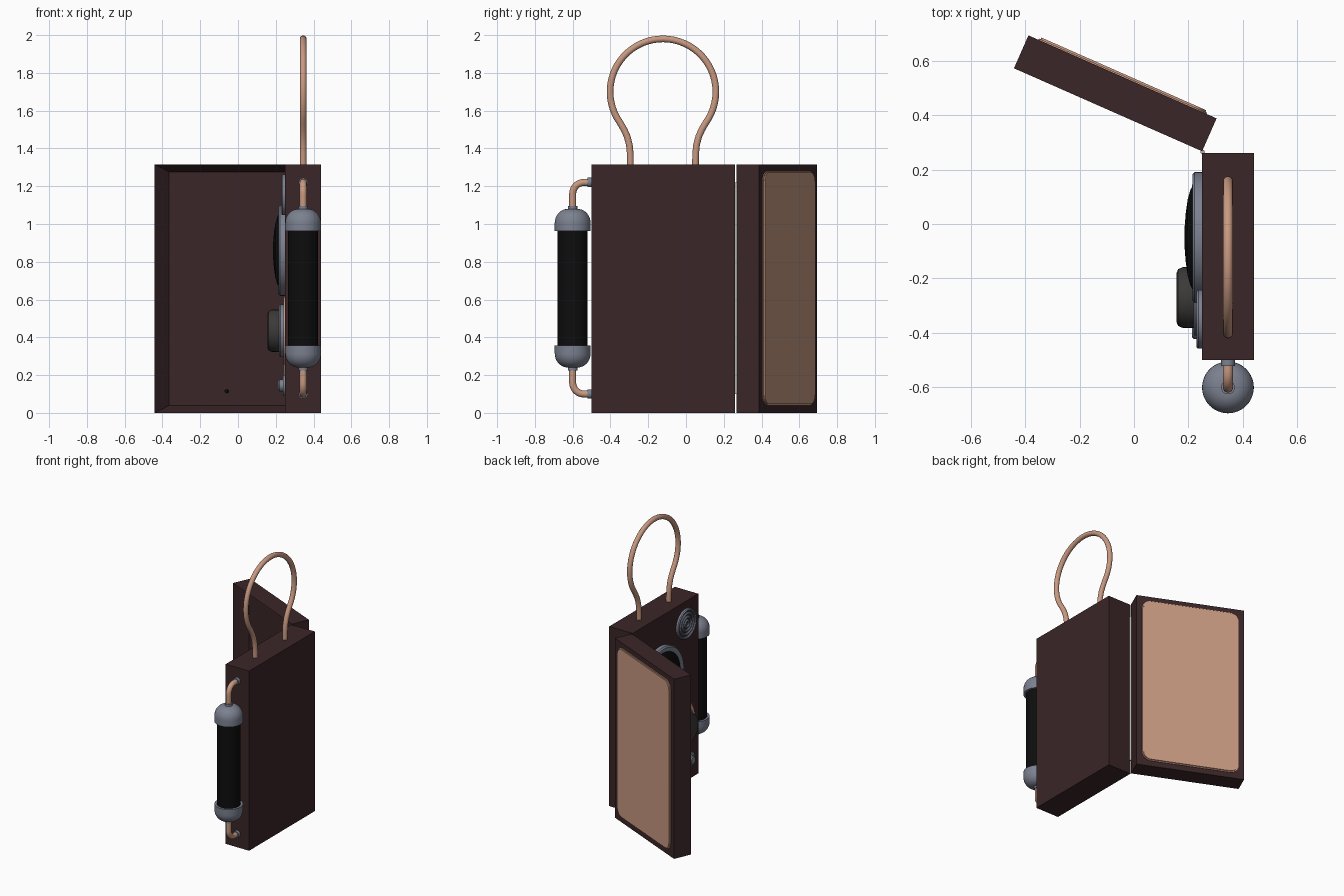
import bpy, bmesh, math
from mathutils import Matrix, Vector

if "Cube" in bpy.data.objects:
    bpy.data.objects.remove(bpy.data.objects["Cube"])


def mat(name, c):
    m = bpy.data.materials.new(name)
    m.diffuse_color = (*c, 1)
    m.use_nodes = True
    m.node_tree.nodes["Principled BSDF"].inputs["Base Color"].default_value = m.diffuse_color
    return m


BROWN = mat("dark_brown", (0.043, 0.019, 0.021))
COPPER = mat("copper", (0.58, 0.32, 0.22))
STEEL = mat("blue_grey_steel", (0.20, 0.22, 0.28))
BLACK = mat("black", (0.004, 0.004, 0.004))
CHARCOAL = mat("charcoal", (0.045, 0.042, 0.04))
PALE = mat("pale_hinge_metal", (0.45, 0.45, 0.40))

FACE_X = 0.25                                   # inner face of the case
TO_LEFT = Matrix.Rotation(-math.pi / 2, 4, 'Y')  # local z -> -x


def finish(bm, name, m, mw=Matrix(), smooth=True):
    bmesh.ops.recalc_face_normals(bm, faces=bm.faces)
    me = bpy.data.meshes.new(name)
    bm.to_mesh(me)
    bm.free()
    me.materials.append(m)
    ob = bpy.data.objects.new(name, me)
    bpy.context.collection.objects.link(ob)
    ob.matrix_world = mw
    if smooth:
        bpy.ops.object.select_all(action='DESELECT')
        ob.select_set(True)
        bpy.context.view_layer.objects.active = ob
        bpy.ops.object.shade_smooth_by_angle(angle=math.radians(35))
    return ob


def box_bm(lo, hi):
    bm = bmesh.new()
    lo, hi = Vector(lo), Vector(hi)
    bmesh.ops.create_cube(bm, size=1, matrix=Matrix.Translation((lo + hi) / 2)
                          @ Matrix.Diagonal((*(hi - lo), 1)))
    return bm


def lathe(name, m, profile, mw, n=48):
    """Spin (radius, height) points around local z."""
    bm = bmesh.new()
    vs = [bm.verts.new((r, 0, h)) for r, h in profile]
    es = [bm.edges.new(p) for p in zip(vs, vs[1:])]
    bmesh.ops.spin(bm, geom=vs + es, cent=(0, 0, 0), axis=(0, 0, 1),
                   angle=2 * math.pi, steps=n)
    bmesh.ops.remove_doubles(bm, verts=bm.verts, dist=1e-5)
    return finish(bm, name, m, mw)


def on_face(y, z):
    return Matrix.Translation((FACE_X, y, z)) @ TO_LEFT


def tube(name, m, pts, r, n=14):
    """Sweep a circle along points lying in a plane of constant x."""
    bm = bmesh.new()
    pts = [Vector(p) for p in pts]
    rings = []
    for i, p in enumerate(pts):
        t = (pts[min(i + 1, len(pts) - 1)] - pts[max(i - 1, 0)]).normalized()
        side = Vector((1, 0, 0))
        up = t.cross(side)
        rings.append([bm.verts.new(p + r * (math.cos(a) * side + math.sin(a) * up))
                      for a in (2 * math.pi * k / n for k in range(n))])
    for a, b in zip(rings, rings[1:]):
        for k in range(n):
            bm.faces.new((a[k], a[(k + 1) % n], b[(k + 1) % n], b[k]))
    bm.faces.new(rings[0])
    bm.faces.new(rings[-1])
    return finish(bm, name, m)


# Case
finish(box_bm((FACE_X, -0.5, 0), (0.44, 0.26, 1.315)), "case_body", BROWN, smooth=False)

# Open lid with hollow inside
LID = Matrix.Translation((0.25, 0.267, 0)) @ Matrix.Rotation(math.radians(-23.8), 4, 'Z')
bm = box_bm((-0.755, 0, 0), (0, 0.132, 1.315))
inner = [f for f in bm.faces if f.normal.y < -0.9]
bmesh.ops.inset_region(bm, faces=inner, thickness=0.055)
bmesh.ops.translate(bm, verts=inner[0].verts, vec=(0, 0.1, 0))
finish(bm, "lid", BROWN, LID, smooth=False)

# Rounded copper panel on the outside of the lid
bm = bmesh.new()
outline = []
R = 0.06
for cx, cz, a0 in ((-0.10, 1.22, 0), (-0.655, 1.22, 90), (-0.655, 0.10, 180), (-0.10, 0.10, 270)):
    for k in range(9):
        a = math.radians(a0 + k * 90 / 8)
        outline.append(bm.verts.new((cx + R * math.cos(a), 0.13, cz + R * math.sin(a))))
base = bm.faces.new(outline)
ext = bmesh.ops.extrude_face_region(bm, geom=[base])
bmesh.ops.translate(bm, verts=[v for v in ext['geom'] if isinstance(v, bmesh.types.BMVert)],
                    vec=(0, 0.014, 0))
top = [f for f in ext['geom'] if isinstance(f, bmesh.types.BMFace)]
bmesh.ops.bevel(bm, geom=list(top[0].edges), offset=0.007, segments=2, affect='EDGES')
finish(bm, "lid_panel", COPPER, LID)

# Small peg inside the lid
lathe("lid_peg", BLACK, [(0, 0.015), (0.009, 0.015), (0.009, 0)],
      LID @ Matrix.Translation((-0.38, 0.1, 0.115)) @ Matrix.Rotation(math.pi / 2, 4, 'X'), 12)

# Hinge pin
lathe("hinge_pin", PALE, [(0, 0), (0.008, 0), (0.008, 1.12), (0, 1.12)],
      Matrix.Translation((0.252, 0.264, 0.1)), 12)

# Carrying loop: short legs flaring into a round arch
CY, CZ, CR, TX = -0.122, 1.70, 0.28, 0.345
half = [(0.172, 1.30), (0.173, 1.37), (0.178, 1.42), (0.19, 1.465), (0.206, 1.50)]
half += [(CR * math.cos(math.radians(a)), CZ + CR * math.sin(math.radians(a)))
         for a in range(-36, 91, 6)]
loop = [(TX, CY - d, z) for d, z in half] + [(TX, CY + d, z) for d, z in half[-2::-1]]
tube("loop_handle", COPPER, loop, 0.018)

# Side cylinder with domed caps and bent pipes, mirrored top and bottom
TY, MID = -0.6, 0.66
lathe("side_cylinder", BLACK, [(0, -0.32), (0.079, -0.32), (0.079, 0.32), (0, 0.32)],
      Matrix.Translation((TX, TY, MID)))
cap = [(0, 0.302), (0.095, 0.302), (0.095, 0.345)]
cap += [(0.025 + 0.07 * math.cos(a), 0.345 + 0.075 * math.sin(a))
        for a in (math.radians(d) for d in range(10, 91, 10))]
cap += [(0.025, 0.435), (0, 0.435)]
for s, label in ((1, "top"), (-1, "bottom")):
    lathe("cylinder_cap_" + label, STEEL, [(r, s * h) for r, h in cap],
          Matrix.Translation((TX, TY, MID)))
    bend = [(TX, TY, MID + s * 0.42), (TX, TY, MID + s * 0.49)]
    for d in range(0, 91, 10):
        a = math.radians(d)
        bend.append((TX, TY + 0.06 * (1 - math.cos(a)), MID + s * (0.50 + 0.06 * math.sin(a))))
    bend.append((TX, -0.49, MID + s * 0.56))
    tube("bent_pipe_" + label, COPPER, bend, 0.019)
    lathe("pipe_flange_" + label, STEEL, [(0, 0), (0.025, 0), (0.025, 0.022), (0, 0.022)],
          Matrix.Translation((TX, -0.5, MID + s * 0.56)) @ Matrix.Rotation(math.pi / 2, 4, 'X'), 20)

# Large gauge: steel rim and black domed face
G = on_face(-0.05, 0.86)
lathe("gauge_rim", STEEL, [(0.24, 0), (0.24, 0.027), (0.232, 0.036), (0.21, 0.036),
                           (0.198, 0.028), (0.198, 0)], G, 64)
lathe("gauge_dome", BLACK, [(0.2, 0), (0.2, 0.03), (0.175, 0.043), (0.14, 0.053),
                            (0.09, 0.06), (0.04, 0.064), (0, 0.065)], G, 64)

# Round speaker grille with concentric rings
S = on_face(-0.35, 1.155)
lathe("grille_back", CHARCOAL, [(0.105, 0), (0.105, 0.008), (0, 0.008)], S)
for i, r in enumerate((0.1, 0.074, 0.049, 0.024)):
    lathe("grille_ring_%d" % i, STEEL, [(r + 0.008, 0), (r + 0.008, 0.014), (r + 0.003, 0.02),
                                        (r - 0.003, 0.02), (r - 0.008, 0.014), (r - 0.008, 0)], S)

# Control knob on copper and steel discs
K = on_face(-0.27, 0.435)
lathe("knob_copper_disc", COPPER, [(0.18, 0), (0.18, 0.009), (0, 0.009)], K)
lathe("knob_steel_disc", STEEL, [(0.14, 0), (0.14, 0.026), (0.133, 0.032), (0, 0.032)], K)
lathe("control_knob", CHARCOAL, [(0.112, 0.03), (0.112, 0.07), (0.104, 0.088), (0.09, 0.094),
                                 (0, 0.094)], K, 32)

# Row of small push buttons
for i in range(4):
    B = on_face(-0.39 + 0.17 * i, 0.145)
    lathe("button_base_%d" % i, STEEL, [(0.055, 0), (0.055, 0.012), (0, 0.012)], B, 32)
    lathe("button_top_%d" % i, STEEL, [(0.032, 0.01), (0.032, 0.03), (0.025, 0.037), (0, 0.037)], B, 24)
